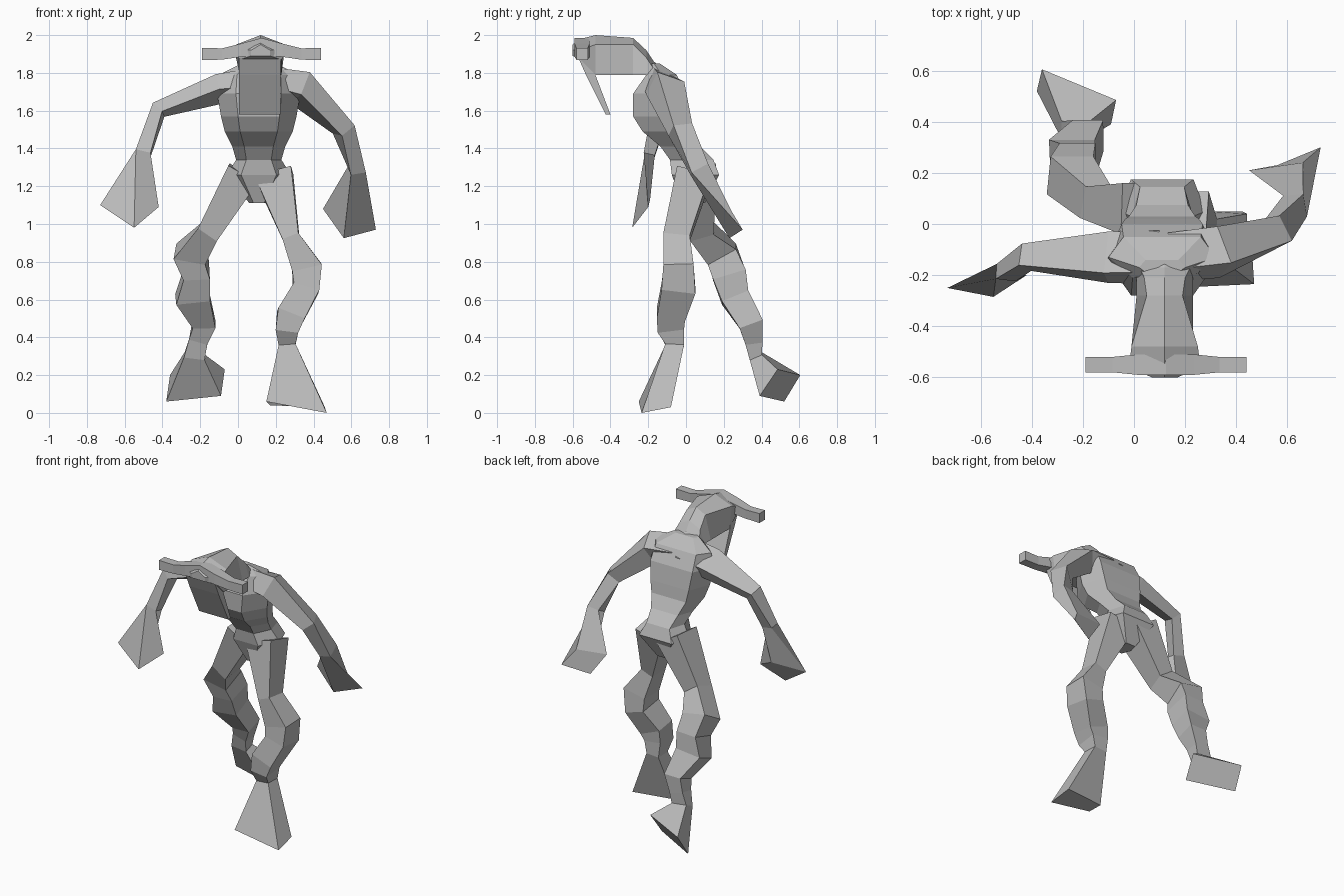
import bpy, bmesh
from mathutils import Vector

cube = bpy.data.objects.get("Cube")
if cube:
    bpy.data.objects.remove(cube)

grey = bpy.data.materials.new("stone_grey")
grey.use_nodes = True
grey.diffuse_color = (0.5, 0.5, 0.5, 1)
grey.node_tree.nodes["Principled BSDF"].inputs["Base Color"].default_value = grey.diffuse_color


def loft(name, rings):
    """Skin a stack of equal-sized rings and cap both ends."""
    bm = bmesh.new()
    loops = [[bm.verts.new(p) for p in ring] for ring in rings]
    for lower, upper in zip(loops, loops[1:]):
        for i in range(len(lower)):
            j = (i + 1) % len(lower)
            bm.faces.new((lower[i], lower[j], upper[j], upper[i]))
    bm.faces.new(loops[0])
    bm.faces.new(loops[-1])
    bmesh.ops.recalc_face_normals(bm, faces=bm.faces)
    mesh = bpy.data.meshes.new(name)
    bm.to_mesh(mesh)
    bm.free()
    mesh.materials.append(grey)
    obj = bpy.data.objects.new(name, mesh)
    bpy.context.collection.objects.link(obj)


def limb(name, joints, end, roll=0):
    """Four-sided limb: joints are (x, y, z, half width, half depth), end is the palm or sole."""
    centres = [Vector(j[:3]) for j in joints]
    path = centres + [sum((Vector(p) for p in end), Vector()) / len(end)]
    rings = []
    for i, (centre, joint) in enumerate(zip(centres, joints)):
        after = (path[i + 1] - centre).normalized()
        before = (centre - path[i - 1]).normalized() if i else after
        along = (after + before).normalized()
        side = along.cross(Vector((0, 1, -roll))).normalized()
        depth = side.cross(along)
        u, w = side * joint[3], depth * joint[4]
        rings.append([centre - u - w, centre + u - w, centre + u + w, centre - u + w])
    loft(name, rings + [end])


# Trunk from neck base to crotch: y, z, half width, half depth of six-sided rings
MID = .12
outline = [(-1, 0), (-.55, -1), (.55, -1), (1, 0), (.72, 1), (-.72, 1)]
trunk = [(-.17, 1.85, .09, .03), (-.13, 1.79, .21, .08), (-.14, 1.69, .22, .14),
         (-.13, 1.57, .20, .15), (-.10, 1.49, .18, .13), (-.03, 1.41, .14, .105),
         (.03, 1.34, .12, .115), (.05, 1.26, .17, .125), (.04, 1.11, .05, .06)]
loft("trunk", [[(MID - .01 + a * px, y + b * py, z) for px, py in outline]
               for y, z, a, b in trunk])

# Neck and head: y, ridge z, cheek z, cheek width, jaw width, jaw z
head = [(-.08, 1.79, 1.75, .14, .10, 1.68), (-.17, 1.86, 1.82, .10, .10, 1.77),
        (-.21, 1.92, 1.88, .08, .11, 1.79),
        (-.28, 1.985, 1.95, .07, .11, 1.79), (-.48, 2.0, 1.95, .13, .11, 1.79),
        (-.56, 1.98, 1.92, .14, .11, 1.87), (-.60, 1.95, 1.92, .05, .05, 1.89)]
loft("head", [[(MID, y, top), (MID + c, y, cz), (MID + j, y, jz),
               (MID - j, y, jz), (MID - c, y, cz)]
              for y, top, cz, c, j, jz in head])

# Long flat muzzle hanging from the head
loft("muzzle", [[(MID - .115, a, z), (MID + .105, a, z), (MID + .105, b, z), (MID - .115, b, z)]
                for a, b, z in [(-.57, -.50, 1.88), (-.53, -.48, 1.79), (-.425, -.40, 1.58)]])

# Horns: distance from the middle, centre z, half height, half depth
for side, name in ((1, "left_horn"), (-1, "right_horn")):
    loft(name, [[(MID + .005 + side * d, -.55 + sy * b, z + sz * h)
                 for sy, sz in ((-1, -1), (1, -1), (1, 1), (-1, 1))]
                for d, z, h, b in [(0, 1.94, .045, .04), (.11, 1.92, .035, .04),
                                   (.21, 1.90, .03, .03), (.315, 1.90, .032, .03)]])

# Arms ending in wide flared hands
limb("right_arm", [
    (.10, -.13, 1.74, .055, .09), (-.10, -.13, 1.715, .045, .09),
    (-.42, -.13, 1.605, .035, .045), (-.50, -.19, 1.38, .04, .03)],
    [(-.55, -.285, .98), (-.42, -.20, 1.09), (-.51, -.19, 1.13), (-.73, -.25, 1.10)], .5)
limb("left_arm", [
    (.14, -.13, 1.75, .055, .08), (.33, -.11, 1.72, .07, .08),
    (.56, -.03, 1.50, .045, .055), (.63, .07, 1.29, .04, .05)],
    [(.56, .23, .925), (.73, .30, .97), (.66, .24, 1.07), (.45, .21, 1.08)], .5)

# Legs with knobbly knees and calves, ending in flared feet
limb("right_leg", [
    (.03, .06, 1.27, .09, .10), (-.15, .085, .96, .06, .065),
    (-.25, .19, .84, .085, .085), (-.22, .23, .73, .07, .09),
    (-.24, .26, .61, .09, .075), (-.18, .345, .47, .06, .065),
    (-.21, .36, .38, .05, .045), (-.23, .37, .30, .055, .035)],
    [(-.38, .52, .06), (-.09, .39, .09), (-.07, .485, .23), (-.36, .605, .20)])
limb("left_leg", [
    (.19, .04, 1.26, .10, .09), (.28, -.05, .93, .045, .07),
    (.365, -.04, .77, .08, .08), (.36, -.04, .66, .07, .09),
    (.28, -.08, .52, .075, .075), (.26, -.08, .44, .06, .07),
    (.26, -.06, .36, .045, .05)],
    [(.15, -.25, .06), (.47, -.235, 0), (.46, -.08, .03), (.17, -.12, .04)])
